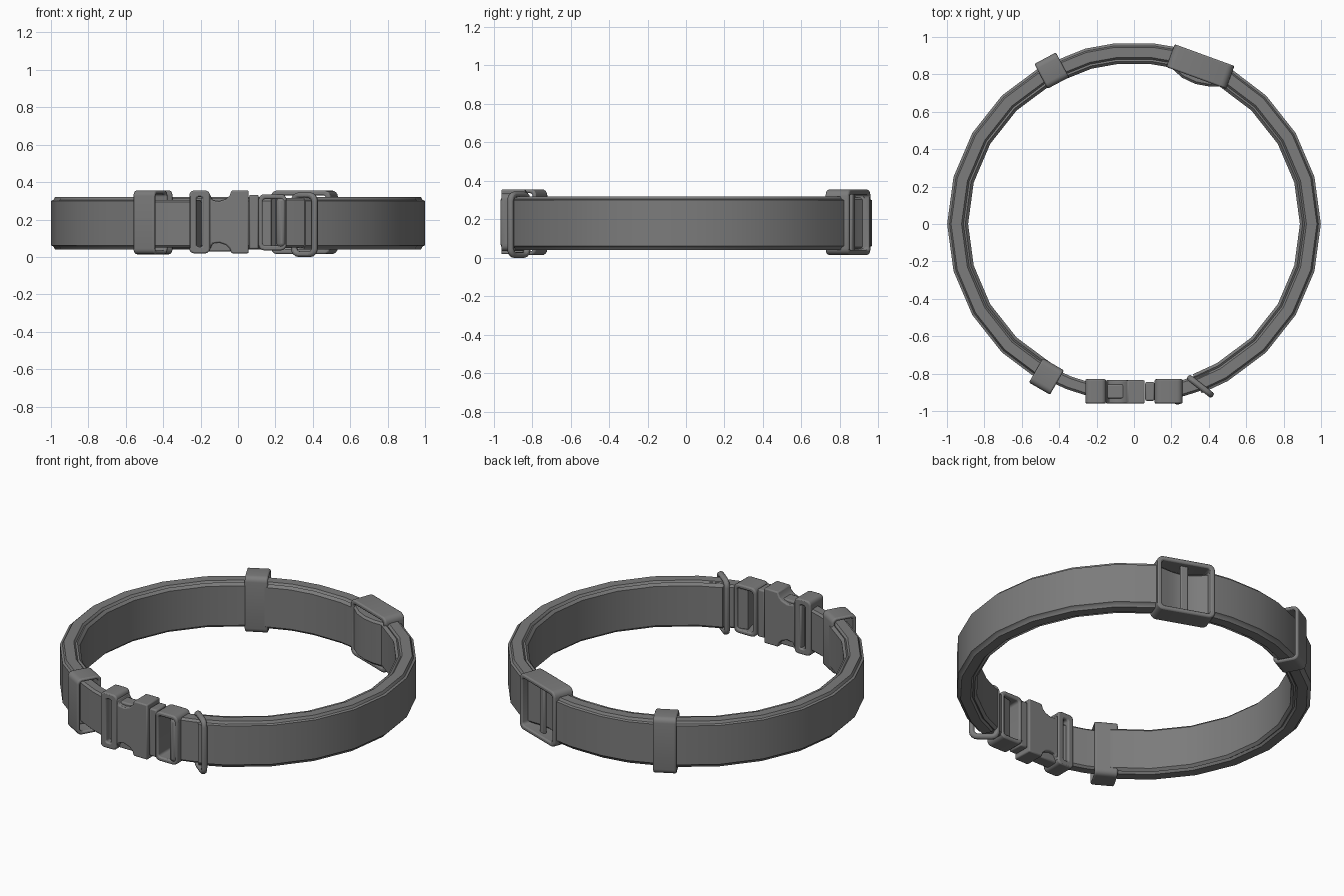
import bpy, bmesh
from math import sin, cos, pi, radians
from mathutils import Vector

if "Cube" in bpy.data.objects:
    bpy.data.objects.remove(bpy.data.objects["Cube"])

RX, RY, ZC = 0.942, 0.914, 0.185
GREY = bpy.data.materials.new("dark_grey")
GREY.diffuse_color = (0.2, 0.2, 0.2, 1)
GREY.use_nodes = True
GREY.node_tree.nodes["Principled BSDF"].inputs["Base Color"].default_value = GREY.diffuse_color


def finish(name, bm, loc=(0, 0, 0), rot=0, bevel=0.0, seg=2):
    bmesh.ops.recalc_face_normals(bm, faces=bm.faces)
    me = bpy.data.meshes.new(name)
    bm.to_mesh(me)
    bm.free()
    me.materials.append(GREY)
    ob = bpy.data.objects.new(name, me)
    bpy.context.collection.objects.link(ob)
    ob.location, ob.rotation_euler = loc, (0, 0, radians(rot))
    for o in bpy.context.selected_objects:
        o.select_set(False)
    ob.select_set(True)
    bpy.context.view_layer.objects.active = ob
    bpy.ops.object.shade_smooth_by_angle(angle=radians(35))
    if bevel:
        m = ob.modifiers.new("bevel", "BEVEL")
        m.width, m.segments, m.limit_method = bevel, seg, "ANGLE"
        m.angle_limit = radians(40)
    return ob


def rounded(w, h, r, n=4):
    pts = []
    for k, (sx, sz) in enumerate([(1, 1), (-1, 1), (-1, -1), (1, -1)]):
        for i in range(n + 1):
            a = (k + i / n) * pi / 2
            pts.append((sx * (w / 2 - r) + r * cos(a), sz * (h / 2 - r) + r * sin(a)))
    return pts


def frame(name, loc, w, h, d, tw, th, rot=0, r=0.03, bevel=0.008):
    """Rounded rectangular loop, open along its local y."""
    bm = bmesh.new()
    outer = rounded(w, h, r)
    inner = rounded(w - 2 * tw, h - 2 * th, r * 0.5)
    loops = [[bm.verts.new((x, y, z)) for x, z in p]
             for p, y in ((outer, -d / 2), (outer, d / 2), (inner, d / 2), (inner, -d / 2))]
    n = len(outer)
    for k in range(4):
        a, b = loops[k], loops[(k + 1) % 4]
        for i in range(n):
            j = (i + 1) % n
            bm.faces.new((a[i], a[j], b[j], b[i]))
    return finish(name, bm, loc, rot, bevel)


def plate(name, outline, y0, y1, bevel=0.008):
    """Outline in x, z extruded along y."""
    bm = bmesh.new()
    f = bm.faces.new([bm.verts.new((x, y0, z)) for x, z in outline])
    ext = bmesh.ops.extrude_face_region(bm, geom=[f])["geom"]
    bmesh.ops.translate(bm, vec=(0, y1 - y0, 0),
                        verts=[v for v in ext if isinstance(v, bmesh.types.BMVert)])
    return finish(name, bm, bevel=bevel)


def box(name, loc, size, rot=0, bevel=0.008):
    bm = bmesh.new()
    bmesh.ops.create_cube(bm, size=1)
    bmesh.ops.scale(bm, vec=size, verts=bm.verts)
    return finish(name, bm, loc, rot, bevel)


def sweep(name, path, profile):
    """Profile of (outward offset, z) carried along a counter-clockwise path."""
    bm = bmesh.new()
    rings = []
    for i, p in enumerate(path):
        t = (Vector(path[min(i + 1, len(path) - 1)]) - Vector(path[max(i - 1, 0)])).normalized()
        rings.append([bm.verts.new((p[0] + t.y * o, p[1] - t.x * o, z)) for o, z in profile])
    n = len(profile)
    for a, b in zip(rings, rings[1:]):
        for i in range(n):
            j = (i + 1) % n
            bm.faces.new((a[i], b[i], b[j], a[j]))
    bm.faces.new(rings[0])
    bm.faces.new(rings[-1])
    return finish(name, bm)


def arc(angles):
    return [(RX * cos(radians(a)), RY * sin(radians(a))) for a in angles]


def strip(t, z0, z1, c):
    return [(-t, z0 + c), (-t + c, z0), (t - c, z0), (t, z0 + c),
            (t, z1 - c), (t - c, z1), (-t + c, z1), (-t, z1 - c)]


# Padded band, with a shallow step near its edges
band = [(-.055, .06), (-.04, .045), (-.03, .052), (-.02, .04), (.036, .04), (.044, .055),
        (.057, .062), (.057, .3), (.044, .305), (.036, .32), (-.02, .32), (-.03, .308),
        (-.04, .315), (-.055, .3)]
sweep("band_right", arc([-69, -60, -45, -30, -15, 0, 15, 30, 45, 59]), band)
sweep("band_left", arc([76, 84, 96, 105, 120, 135, 150, 165, 180, 195, 210, 225, 240]), band)

# Thinner strap ends running into the buckle
sweep("strap_left", arc([234, 240, 248, 255]) + [(-.21, -.897)], strip(.036, .05, .305, .012))
sweep("strap_right", [(.19, -.897)] + arc([-75, -70, -64]), strip(.042, .05, .315, .012))

# Strap folded inward behind the slider
sweep("slider_strap", [(.5, .775), (.45, .776), (.4, .776), (.34, .787), (.28, .815), (.23, .86), (.2, .895)],
      strip(.04, .045, .315, .012))

# Adjusting slider with centre bar
frame("slider_frame", (.355, .842, ZC), .34, .34, .13, .026, .026, -20, .035)
box("slider_bar", (.362, .862, ZC), (.045, .022, .32), -20)

# Strap keepers
for name, loc, a in (("front_keeper", (-.468, -.815), 240), ("back_keeper", (-.44, .82), 118)):
    frame(name, (*loc, ZC), .15, .342, .13, .02, .02, a, .03)

# Leash ring
frame("leash_ring", (.355, -.868, .172), .17, .344, .032, .03, .03, -38, .045, .012)

# Buckle: prong side, socket, rib and strap frame
YB = -.895
frame("buckle_prong_frame", (-.205, YB, .187), .11, .336, .13, .038, .035, 0, .025)
box("buckle_prong_bar", (-.17, YB, .187), (.05, .12, .29))
box("buckle_prongs", (-.095, YB, .172), (.13, .075, .285))
half = [(-.15, .145), (-.135, .115), (-.1, .11), (-.065, .122), (-.045, .14), (-.035, .168), (.057, .168)]
plate("buckle_socket", [(x, .187 + z) for x, z in half] + [(x, .187 - z) for x, z in reversed(half)],
      YB - .065, YB + .06)
box("buckle_rib", (.085, YB, .187), (.05, .1, .29))
frame("buckle_strap_frame", (.185, YB, .185), .15, .3, .13, .022, .025, 0, .03)
# Strap folded round the buckle's end bar
box("buckle_strap_fold", (.233, YB - .015, .185), (.055, .11, .27), 0, .022)
